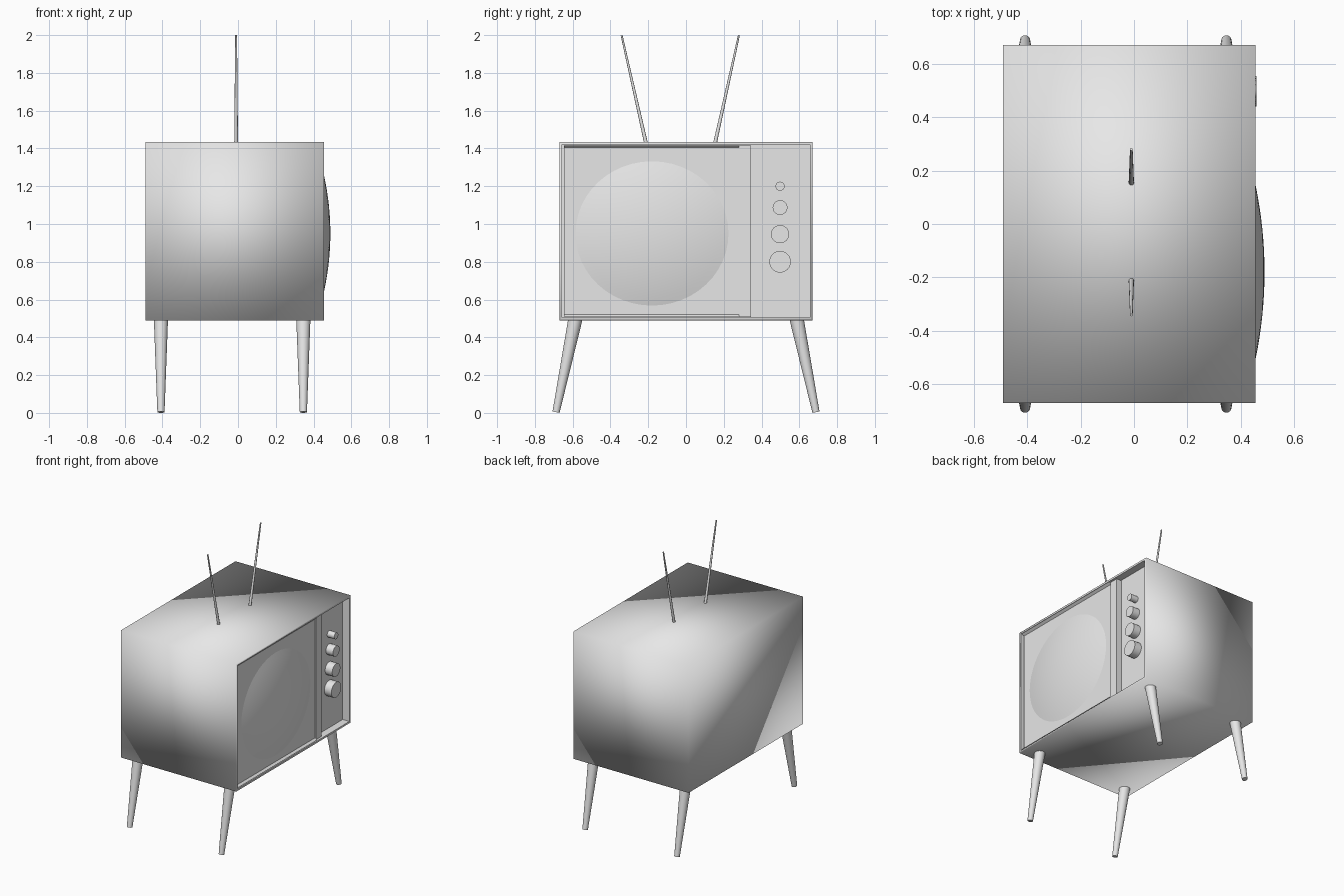
import bpy, bmesh, math
from mathutils import Vector, Matrix

if "Cube" in bpy.data.objects:
    bpy.data.objects.remove(bpy.data.objects["Cube"], do_unlink=True)

GREY = (0.8, 0.8, 0.8, 1)
mat = bpy.data.materials.new("light grey")
mat.use_nodes = True
mat.diffuse_color = GREY
mat.node_tree.nodes["Principled BSDF"].inputs["Base Color"].default_value = GREY


def finish(bm, name, smooth=False):
    """Turn a bmesh into a named object with the shared material."""
    bmesh.ops.recalc_face_normals(bm, faces=bm.faces)
    for f in bm.faces:
        f.smooth = smooth
    mesh = bpy.data.meshes.new(name)
    bm.to_mesh(mesh)
    bm.free()
    mesh.materials.append(mat)
    obj = bpy.data.objects.new(name, mesh)
    bpy.context.scene.collection.objects.link(obj)
    return obj


def add_box(bm, low, high):
    low, high = Vector(low), Vector(high)
    m = Matrix.Translation((low + high) / 2) @ Matrix.Diagonal((*(high - low), 1))
    bmesh.ops.create_cube(bm, size=1, matrix=m)


def rod(name, start, end, r1, r2, sides=24):
    """Tapered round bar between two points, with crisp end caps."""
    start, end = Vector(start), Vector(end)
    axis = end - start
    turn = axis.to_track_quat('Z', 'Y').to_matrix().to_4x4()
    bm = bmesh.new()
    bmesh.ops.create_cone(bm, cap_ends=True, segments=sides, radius1=r1, radius2=r2,
                          depth=axis.length,
                          matrix=Matrix.Translation((start + end) / 2) @ turn)
    for e in bm.edges:
        if any(len(f.verts) > 4 for f in e.link_faces):
            e.smooth = False
    return finish(bm, name, smooth=True)


BACK, FRONT, FLOOR = -0.49, 0.455, 0.40
LOW, HIGH = 0.49, 1.435

# Cabinet: softly shaded box with a recessed front
bm = bmesh.new()
add_box(bm, (BACK, -0.67, LOW), (FRONT, 0.67, HIGH))
face = max(bm.faces, key=lambda f: f.calc_center_median().x)
bmesh.ops.inset_region(bm, faces=[face], thickness=0.02)
recess = bmesh.ops.extrude_face_region(bm, geom=[face])
floor_verts = [v for v in recess["geom"] if isinstance(v, bmesh.types.BMVert)]
bmesh.ops.translate(bm, verts=floor_verts, vec=(FLOOR - FRONT, 0, 0))
if face.is_valid:
    bm.faces.remove(face)
for e in bm.edges:
    if all(abs(v.co.y) < 0.66 for v in e.verts):
        e.smooth = False
finish(bm, "cabinet", smooth=True)

# Screen surround: profile with sloping top and bottom edges, run along y
bm = bmesh.new()
profile = [(FLOOR, 0.51), (FRONT - 0.002, 0.51), (0.437, 0.522),
           (0.437, 1.405), (FRONT - 0.002, 1.416), (FLOOR, 1.416)]
side = bm.faces.new([bm.verts.new((x, -0.647, z)) for x, z in profile])
run = bmesh.ops.extrude_face_region(bm, geom=[side])
bmesh.ops.translate(bm, vec=(0, 0.927, 0),
                    verts=[v for v in run["geom"] if isinstance(v, bmesh.types.BMVert)])
finish(bm, "screen_surround")

# Divider strip beside the controls
bm = bmesh.new()
add_box(bm, (FLOOR - 0.005, 0.28, 0.508), (0.443, 0.345, 1.416))
finish(bm, "divider_strip")

# Bulging oval screen, built as rings of a shallow dome
bm = bmesh.new()
SIDES, RINGS = 48, 10
previous = None
for i in range(1, RINGS + 1):
    r = i / RINGS
    ring = []
    for j in range(SIDES):
        a = math.tau * j / SIDES
        ring.append(bm.verts.new((0.489 - 0.052 * r * r,
                                  -0.18 + 0.405 * r * math.cos(a),
                                  0.95 + 0.382 * r * math.sin(a))))
    if previous:
        for j in range(SIDES):
            k = (j + 1) % SIDES
            bm.faces.new((previous[j], previous[k], ring[k], ring[j]))
    else:
        tip = bm.verts.new((0.489, -0.18, 0.95))
        for j in range(SIDES):
            bm.faces.new((tip, ring[j], ring[(j + 1) % SIDES]))
    previous = ring
screen = finish(bm, "screen", smooth=True)
if screen.data.polygons[0].normal.x < 0:
    screen.data.flip_normals()

# Control knobs, growing downwards
for i, (z, r) in enumerate([(1.2, 0.024), (1.087, 0.039), (0.946, 0.048), (0.8, 0.057)]):
    rod(f"knob_{i + 1}", (FLOOR - 0.005, 0.498, z), (0.458, 0.498, z), r, r, 32)

# Splayed tapering legs
for end, x in (("front", 0.346), ("back", -0.408)):
    for label, s in (("left", -1), ("right", 1)):
        rod(f"{end}_{label}_leg", (x, s * 0.583, 0.51), (x, s * 0.688, 0.004), 0.038, 0.019)

# Pair of aerial rods
for label, y1, y2 in (("left", -0.21, -0.341), ("right", 0.152, 0.28)):
    rod(f"{label}_aerial", (-0.01, y1, 1.42), (-0.01, y2, 1.999), 0.01, 0.005, 12)
